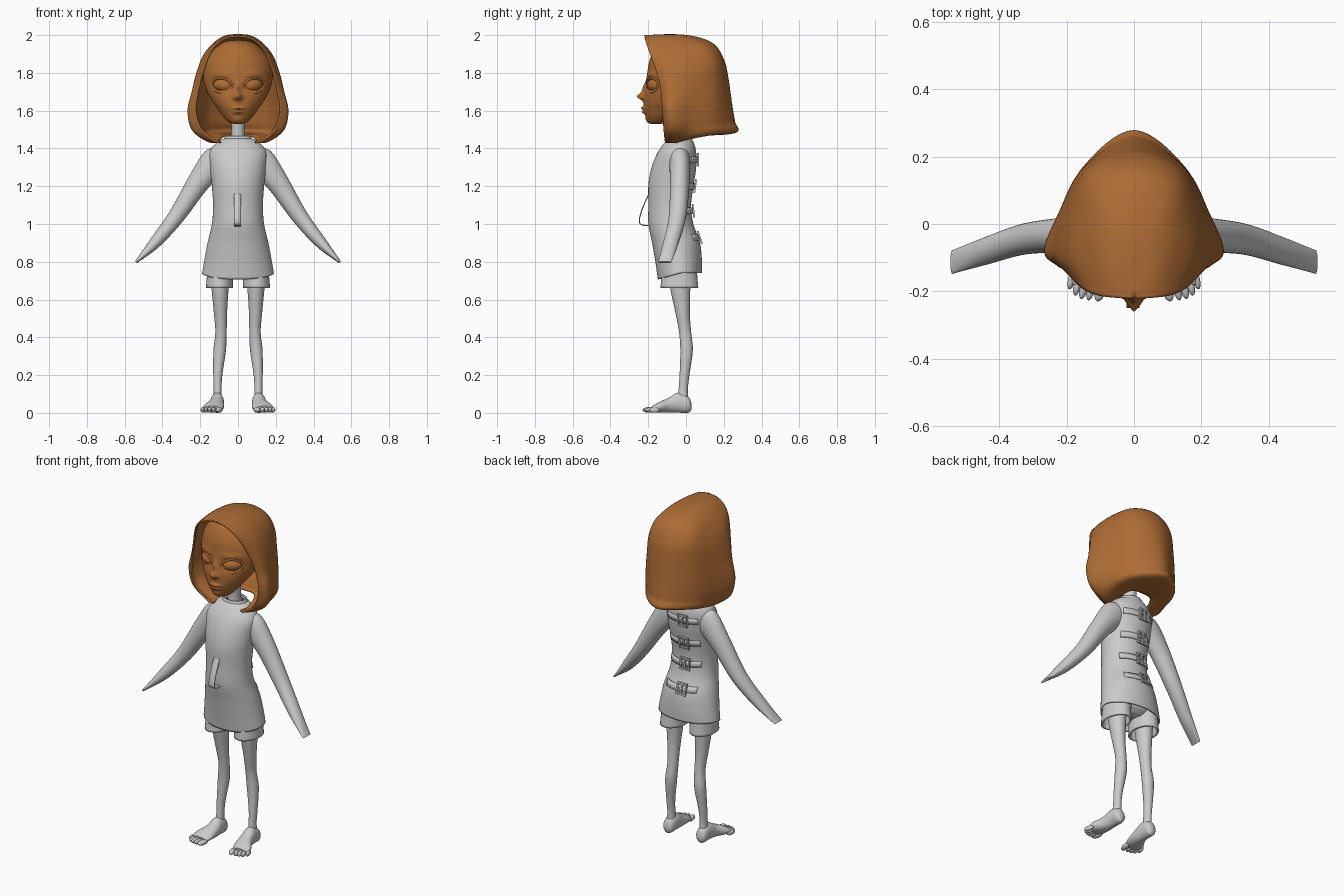
import bpy, bmesh
from math import sin, cos, pi, exp, sqrt, atan2, radians
from mathutils import Vector, Matrix

if "Cube" in bpy.data.objects:
    bpy.data.objects.remove(bpy.data.objects["Cube"])

X, Y, Z = Vector((1, 0, 0)), Vector((0, 1, 0)), Vector((0, 0, 1))
brown = bpy.data.materials.new("brown")
brown.diffuse_color = (0.42, 0.15, 0.035, 1)
brown.use_nodes = True
brown.node_tree.nodes["Principled BSDF"].inputs["Base Color"].default_value = brown.diffuse_color


def spline(pts, n):
    """Catmull-Rom through points of any dimension."""
    p = [Vector(q) for q in pts]
    p = [2 * p[0] - p[1]] + p + [2 * p[-1] - p[-2]]
    out = []
    for i in range(n):
        s = i / (n - 1) * (len(p) - 3)
        k = min(int(s), len(p) - 4)
        t = s - k
        a, b, c, d = p[k:k + 4]
        out.append(b + (c - a) * (t / 2) + (2 * a - 5 * b + 4 * c - d) * (t * t / 2)
                   + (3 * b - a - 3 * c + d) * (t ** 3 / 2))
    return out


def finish(name, bm, mirror=False, mat=None, thick=0, angle=45):
    bmesh.ops.remove_doubles(bm, verts=bm.verts, dist=1e-5)
    bmesh.ops.recalc_face_normals(bm, faces=bm.faces)
    me = bpy.data.meshes.new(name)
    bm.to_mesh(me)
    bm.free()
    ob = bpy.data.objects.new(name, me)
    bpy.context.collection.objects.link(ob)
    bpy.ops.object.select_all(action='DESELECT')
    ob.select_set(True)
    bpy.context.view_layer.objects.active = ob
    bpy.ops.object.shade_smooth_by_angle(angle=radians(angle))
    if thick:
        m = ob.modifiers.new("thickness", 'SOLIDIFY')
        m.thickness, m.offset = thick, 0
    if mirror:
        ob.modifiers.new("mirror", 'MIRROR')
    if mat:
        me.materials.append(mat)
    return ob


def grid(bm, rows, closed=False):
    vs = [[bm.verts.new(c) for c in r] for r in rows]
    n = len(vs[0])
    for r, s in zip(vs, vs[1:]):
        for j in range(n if closed else n - 1):
            k = (j + 1) % n
            bm.faces.new((r[j], r[k], s[k], s[j]))
    return vs


def loft(name, rows, a=X, b=Y, seg=32, steps=30, caps=True, tweak=None, **kw):
    """Rows are (x, y, z, radius along a, radius along b)."""
    bm = bmesh.new()
    rings = []
    for r in spline(rows, steps):
        c = Vector(r[:3])
        ring = [c + a * r[3] * cos(2 * pi * j / seg) + b * r[4] * sin(2 * pi * j / seg) for j in range(seg)]
        rings.append([tweak(q) if tweak else q for q in ring])
    vs = grid(bm, rings, True)
    if caps:
        bm.faces.new(vs[0])
        bm.faces.new(vs[-1])
    return finish(name, bm, **kw)


def levels(table):
    """(z, half width, front y, back y) to loft rows."""
    return [(0, (f + k) / 2, z, w, (k - f) / 2) for z, w, f, k in table]


# Jacket body, with a hem that dips at the front
jacket = levels([(1.455, .05, -.075, .015), (1.435, .1, -.105, .035), (1.38, .148, -.145, .05),
                 (1.3, .145, -.178, .05), (1.21, .135, -.195, .037), (1.1, .128, -.195, .023),
                 (1.0, .134, -.195, .035), (.9, .157, -.175, .07), (.81, .174, -.157, .08),
                 (.74, .186, -.145, .08)])


def hem(c):
    if c.z < .9 and c.y < -.03:
        c.z -= .032 * (.9 - c.z) / .16 * min(1, (-.03 - c.y) / .11)
    return c


loft("jacket", jacket, seg=64, steps=60, caps=False, tweak=hem, thick=.008)
loft("collar", levels([(1.43, .078, -.095, .035), (1.45, .07, -.085, .028), (1.465, .064, -.08, .022)]),
     steps=6, caps=False, thick=.008)
loft("neck", [(0, -.03, 1.41, .05, .05), (0, -.035, 1.47, .036, .04), (0, -.04, 1.58, .036, .042)], steps=10)

# Long closed sleeves ending in a flat edge
loft("sleeve", [(.07, -.035, 1.375, .05, .045), (.115, -.033, 1.335, .078, .055), (.208, -.033, 1.223, .06, .052),
                (.327, -.045, 1.04, .044, .046), (.44, -.08, .90, .031, .041), (.54, -.113, .797, .007, .035)],
     a=Vector((.78, 0, .62)), steps=36, mirror=True)

# Shorts
loft("pelvis", levels([(.88, .1, -.12, .04), (.82, .14, -.13, .055), (.76, .14, -.12, .05), (.73, .09, -.09, .02)]))
loft("shorts_leg", [(.09, -.035, .8, .065, .085), (.096, -.035, .72, .064, .09), (.098, -.035, .662, .067, .095)],
     steps=10, caps=False, thick=.01, mirror=True)

# Bare legs and feet
loft("leg", [(.095, -.03, .78, .05, .06), (.095, -.03, .66, .045, .053), (.093, -.018, .53, .035, .038),
             (.09, -.005, .43, .03, .032), (.097, .003, .33, .033, .033), (.107, -.008, .2, .024, .026),
             (.108, -.015, .12, .021, .025), (.11, -.018, .05, .026, .033)], steps=40, mirror=True)
loft("foot", [(.11, .028, .035, .016, .02), (.11, .012, .044, .032, .043), (.11, -.04, .054, .036, .053),
              (.115, -.09, .041, .042, .04), (.13, -.14, .03, .055, .028), (.138, -.18, .021, .05, .015)],
     b=Z, steps=24, mirror=True)
bm = bmesh.new()
for x, y, r, l in [(.1, -.195, .017, .036), (.128, -.195, .012, .033), (.149, -.191, .012, .033),
                   (.168, -.182, .011, .032), (.185, -.165, .011, .03)]:
    bmesh.ops.create_uvsphere(bm, u_segments=16, v_segments=10, radius=1,
                              matrix=Matrix.Translation((x, y, .016)) @ Matrix.Rotation(radians(14), 4, 'Z')
                              @ Matrix.Diagonal((r, l, .015, 1)))
finish("toes", bm, mirror=True)

# Loop strap on the front
bm = bmesh.new()
path = spline([(-.185, 1.18), (-.21, 1.13), (-.235, 1.07), (-.247, 1.02), (-.236, .996), (-.185, .99)], 24)
grid(bm, [[(x, y, z) for x in (-.022, .016)] for y, z in path])
finish("front_strap", bm, thick=.006)


# Back straps and buckles
def back_y(x, z):
    for p, q in zip(jacket, jacket[1:]):
        if q[2] <= z <= p[2]:
            t = (p[2] - z) / (p[2] - q[2])
            cy, w, d = (p[i] + (q[i] - p[i]) * t for i in (1, 3, 4))
            return cy + d * sqrt(max(0, 1 - (x / w) ** 2))


for i, z in enumerate((1.34, 1.2, 1.07, .93)):
    bm = bmesh.new()
    grid(bm, [[(x, back_y(x, h) + .007, h) for x in [-.1 + .01 * k for k in range(21)]]
              for h in (z - .017, z, z + .017)])
    finish(f"back_strap_{i + 1}", bm, thick=.006)
    tilt = atan2(back_y(0, z - .03) - back_y(0, z + .03), .06)
    place = Matrix.Translation((-.02, back_y(-.02, z) + .014, z)) @ Matrix.Rotation(tilt, 4, 'X')
    bm = bmesh.new()
    for px, pz, sx, sz in [(-.028, 0, .009, .07), (.028, 0, .009, .07), (0, .031, .065, .009),
                           (0, -.031, .065, .009), (0, 0, .009, .06), (.012, 0, .034, .007)]:
        bmesh.ops.create_cube(bm, size=1, matrix=place @ Matrix.Translation((px, 0, pz))
                              @ Matrix.Diagonal((sx, .01, sz, 1)))
    finish(f"buckle_{i + 1}", bm, angle=30)


# Head with sculpted nose, lips, brows and eye sockets
def face(c):
    if c.y > -.06:
        return c
    x, z = abs(c.x), c.z

    def bump(h, x0, z0, sx, sz):
        return h * exp(-((x - x0) / sx) ** 2 - ((z - z0) / sz) ** 2)
    d = (bump(.034, 0, 1.675, .018, .018) + bump(.014, 0, 1.715, .014, .035) + bump(.008, .02, 1.67, .01, .01)
         + bump(.016, 0, 1.613, .032, .009) + bump(.015, 0, 1.592, .026, .009) + bump(.006, 0, 1.55, .03, .02)
         - bump(.016, .09, 1.735, .05, .032) + bump(.008, .09, 1.79, .055, .015))
    c.y -= d
    return c


loft("head", levels([(1.53, .02, -.185, -.13), (1.54, .05, -.2, -.09), (1.57, .08, -.213, -.05),
                     (1.61, .108, -.222, 0), (1.65, .137, -.224, .05), (1.71, .168, -.218, .1),
                     (1.78, .184, -.207, .13), (1.86, .173, -.195, .13), (1.93, .122, -.165, .09),
                     (1.965, .07, -.12, .04), (1.975, .01, -.05, -.03)]),
     seg=160, steps=90, tweak=face, mat=brown)

# Large eyes, each with a lid rim
turn = Matrix.Translation((.092, -.189, 1.735)) @ Matrix.Rotation(radians(30), 4, 'Z') @ Matrix.Rotation(radians(-5), 4, 'Y')
bm = bmesh.new()
bmesh.ops.create_uvsphere(bm, u_segments=32, v_segments=20, radius=1,
                          matrix=turn @ Matrix.Translation((0, .04, 0)) @ Matrix.Diagonal((.062, .049, .04, 1)))
finish("eye", bm, mirror=True, mat=brown)
bm = bmesh.new()
rings = []
for i in range(49):
    t = 2 * pi * i / 48
    u, w = cos(t), sin(t)
    c = Vector((.063 * u, .004 + .013 * u * u, .039 * w * (1 - .25 * u * u)))
    out = Vector((u, 0, w))
    rings.append([turn @ (c + .0065 * (out * cos(s * pi / 4) + Y * sin(s * pi / 4))) for s in range(8)])
grid(bm, rings, True)
finish("eyelid", bm, mirror=True, mat=brown, angle=60)

# Bobbed hair: strands fan out from the front peak, then tuck under to the neck
peak = (0, -.22, 1.995)
back = [(0, y, z) for y, z in [(-.06, 2.0), (.06, 1.985), (.15, 1.945), (.2, 1.86), (.22, 1.77),
                               (.24, 1.63), (.255, 1.54), (.262, 1.487), (.07, 1.47)]]
corner = [(.04, -.065, 1.998), (.08, .04, 1.975), (.115, .115, 1.93), (.13, .155, 1.85), (.135, .165, 1.75),
          (.145, .165, 1.63), (.15, .16, 1.54), (.145, .15, 1.48), (.06, .06, 1.47)]
side = [(.06, -.1, 1.995), (.12, -.03, 1.96), (.165, .01, 1.9), (.195, .03, 1.82), (.21, .035, 1.72),
        (.22, .03, 1.62), (.215, .025, 1.53), (.18, .02, 1.46), (.09, .02, 1.455)]
wide = [(.07, -.15, 1.99), (.13, -.12, 1.95), (.18, -.1, 1.89), (.215, -.09, 1.8), (.24, -.08, 1.7),
        (.262, -.08, 1.6), (.24, -.075, 1.5), (.16, -.06, 1.44), (.1, -.05, 1.435)]
rim = [(.06, -.218, 1.985), (.11, -.21, 1.955), (.15, -.19, 1.9), (.19, -.15, 1.79), (.21, -.13, 1.7),
       (.222, -.122, 1.6), (.19, -.115, 1.5), (.12, -.11, 1.44), (.09, -.105, 1.435)]
half = [corner, side, wide, rim]
lines = [[(-x, y, z) for x, y, z in l] for l in half[::-1]] + [back] + half
strands = [spline([peak] + l, 60) for l in lines]
bm = bmesh.new()
grid(bm, [spline([s[i] for s in strands], 65) for i in range(60)])
bmesh.ops.dissolve_degenerate(bm, dist=1e-5, edges=bm.edges)
finish("hair", bm, mat=brown, thick=.01, angle=60)
